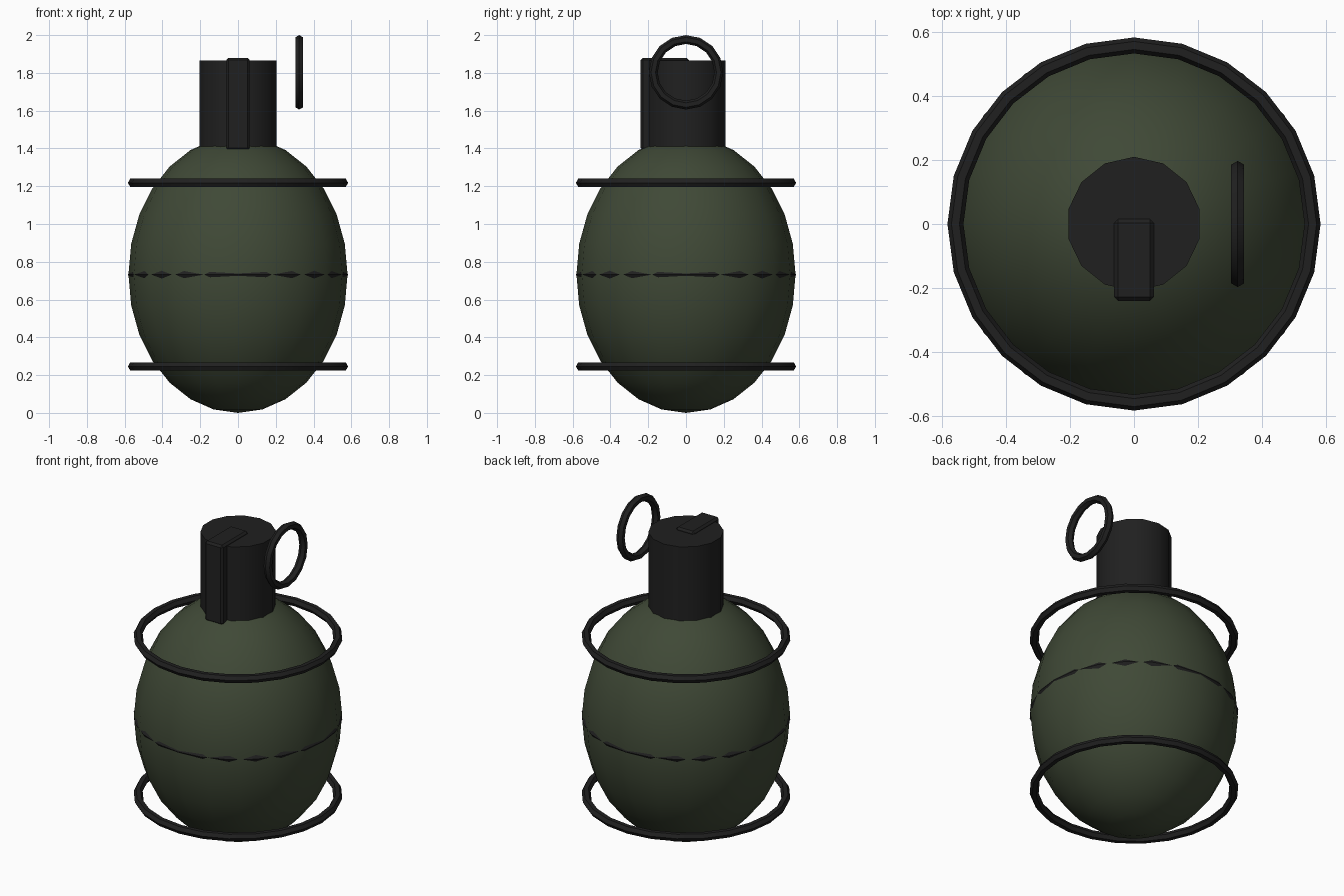
import bpy, math

if "Cube" in bpy.data.objects:
    bpy.data.objects.remove(bpy.data.objects["Cube"])


def material(name, rgb):
    m = bpy.data.materials.new(name)
    m.diffuse_color = (*rgb, 1)
    m.use_nodes = True
    m.node_tree.nodes["Principled BSDF"].inputs["Base Color"].default_value = m.diffuse_color
    return m


green = material("olive green", (0.05, 0.066, 0.037))
black = material("dark metal", (0.0145, 0.0145, 0.0145))


def finish(name, mat, smooth=True):
    ob = bpy.context.object
    ob.name = name
    ob.data.materials.append(mat)
    if smooth:
        for p in ob.data.polygons:
            p.use_smooth = True
        ob.data.set_sharp_from_angle(angle=math.radians(30))
    return ob


def ring(name, loc, major, minor, segments, rot=(0, 0, 0)):
    bpy.ops.mesh.primitive_torus_add(location=loc, rotation=rot, major_radius=major,
                                     minor_radius=minor, major_segments=segments,
                                     minor_segments=6)
    return finish(name, black)


# egg-shaped body
MID = 0.732
bpy.ops.mesh.primitive_uv_sphere_add(segments=20, ring_count=14, radius=1, location=(0, 0, MID))
bpy.context.object.scale = (0.58, 0.58, MID)
bpy.ops.object.transform_apply(location=False, rotation=False, scale=True)
finish("body", green)

# three bands around the body
for label, dz in (("lower", -0.486), ("middle", 0), ("upper", 0.486)):
    ring(label + "_band", (0, 0, MID + dz), 0.558, 0.025, 24)

# fuze neck
bpy.ops.mesh.primitive_cylinder_add(vertices=14, radius=0.21, depth=0.535, location=(0, 0, 1.5975))
finish("fuze_neck", black)

# safety lever, sunk into the neck
bpy.ops.mesh.primitive_cube_add(size=1, location=(0, -0.1125, 1.635))
bpy.context.object.scale = (0.124, 0.255, 0.49)
bpy.ops.object.transform_apply(location=False, rotation=False, scale=True)
lever = finish("safety_lever", black, smooth=False)
bevel = lever.modifiers.new("bevel", 'BEVEL')
bevel.width = 0.012
bevel.segments = 1

# pull ring beside the neck
ring("pull_ring", (0.324, 0, 1.803), 0.1735, 0.0235, 16, (0, math.pi / 2, 0))
